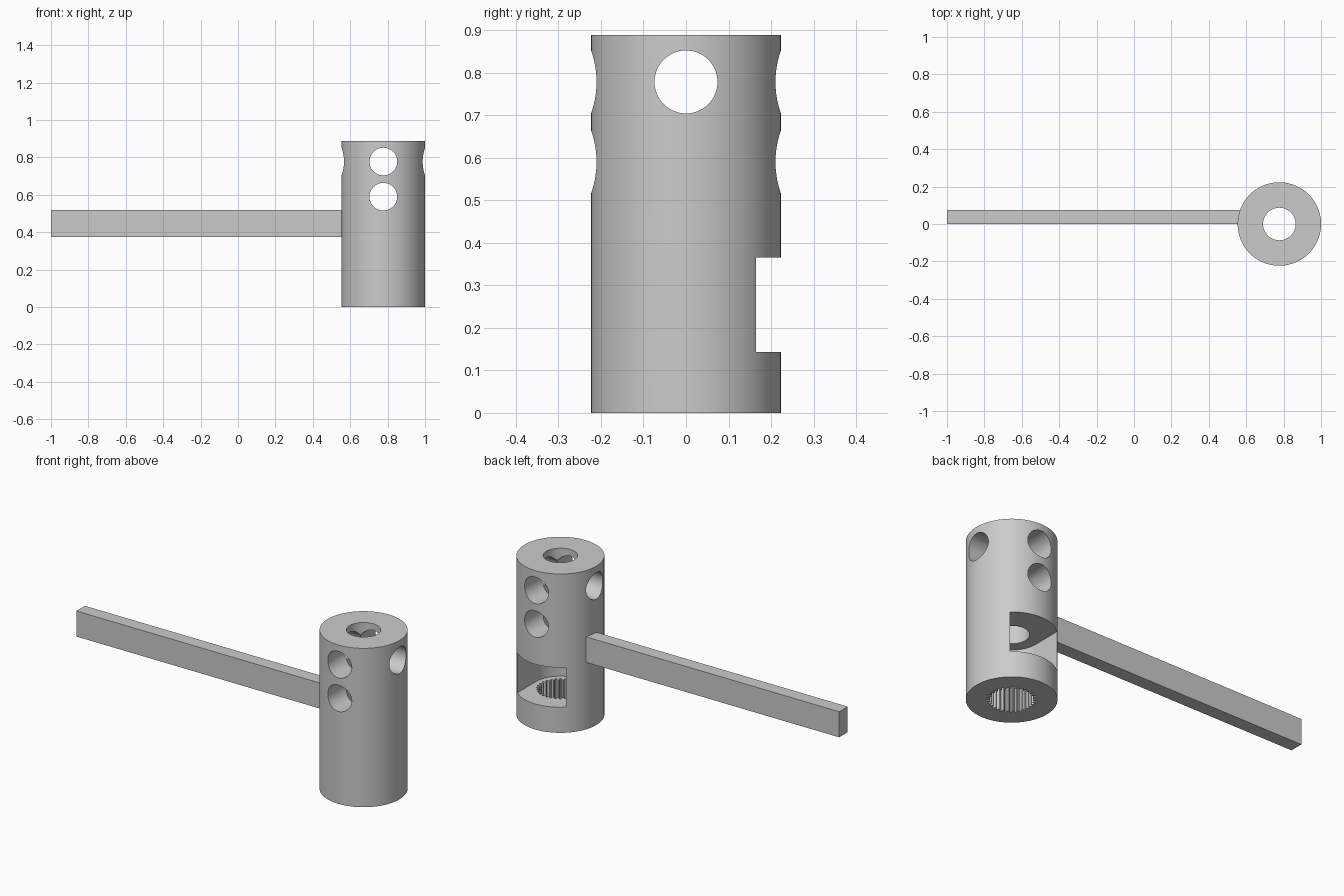
import bpy, bmesh
from math import sin, cos, pi
from mathutils import Matrix

cube = bpy.data.objects.get("Cube")
if cube:
    bpy.data.objects.remove(cube, do_unlink=True)

AXIS_X = 0.777      # centre line of the socket
RADIUS = 0.223
HEIGHT = 0.888

grey = bpy.data.materials.new("plain_grey")
grey.use_nodes = True
colour = (0.6, 0.6, 0.6, 1)
grey.diffuse_color = colour
grey.node_tree.nodes["Principled BSDF"].inputs["Base Color"].default_value = colour


def arc(radius, start=0, end=2 * pi, n=96):
    return [(radius * cos(start + (end - start) * i / n),
             radius * sin(start + (end - start) * i / n)) for i in range(n)]


def prism(name, outline, low, high, matrix=Matrix()):
    """Extrude a closed outline from low to high, then place it."""
    bm = bmesh.new()
    base = bm.faces.new([bm.verts.new((x, y, low)) for x, y in outline])
    top = bmesh.ops.extrude_face_region(bm, geom=[base])["geom"]
    verts = [v for v in top if isinstance(v, bmesh.types.BMVert)]
    bmesh.ops.translate(bm, verts=verts, vec=(0, 0, high - low))
    bmesh.ops.recalc_face_normals(bm, faces=bm.faces)
    bmesh.ops.transform(bm, matrix=matrix, verts=bm.verts)
    mesh = bpy.data.meshes.new(name)
    bm.to_mesh(mesh)
    bm.free()
    mesh.materials.append(grey)
    obj = bpy.data.objects.new(name, mesh)
    bpy.context.collection.objects.link(obj)
    return obj


centre = Matrix.Translation((AXIS_X, 0, 0))
socket = prism("socket_body", arc(RADIUS, n=128), 0, HEIGHT, centre)

# Upper bore
cutters = [prism("bore_cutter", arc(0.087, n=64), 0.3, 1, centre)]

# Round-ended side slot, open to the back
slot = arc(0.15, pi, 2 * pi, 40) + [(0.15, 0), (0.15, 0.4), (-0.15, 0.4)]
cutters.append(prism("slot_cutter", slot, 0.143, 0.365, centre))

# Toothed bore at the bottom
TEETH = 30
teeth = []
for i in range(TEETH):
    for part, r in ((0, 0.107), (0.25, 0.122), (0.5, 0.122), (0.75, 0.107)):
        a = 2 * pi * (i + part) / TEETH
        teeth.append((r * cos(a), r * sin(a)))
cutters.append(prism("spline_cutter", teeth, -0.1, 0.2, centre))

# Cross holes: two front to back, one side to side
for name, z, axis in (("upper_front", 0.778, 'X'), ("lower_front", 0.59, 'X'),
                      ("side", 0.778, 'Y')):
    place = Matrix.Translation((AXIS_X, 0, z)) @ Matrix.Rotation(pi / 2, 4, axis)
    cutters.append(prism(name + "_hole_cutter", arc(0.074, n=64), -0.4, 0.4, place))

# Cut the socket and keep the finished mesh
for cutter in cutters:
    cutter.hide_render = True
    mod = socket.modifiers.new(cutter.name, 'BOOLEAN')
    mod.operation = 'DIFFERENCE'
    mod.solver = 'EXACT'
    mod.object = cutter
graph = bpy.context.evaluated_depsgraph_get()
finished = bpy.data.meshes.new_from_object(socket.evaluated_get(graph))
socket.modifiers.clear()
socket.data = finished
for cutter in cutters:
    bpy.data.objects.remove(cutter, do_unlink=True)

# Flat handle bar, seated in the socket wall
prism("handle_bar", [(-1, 0), (0.61, 0), (0.61, 0.075), (-1, 0.075)], 0.375, 0.518)

bpy.ops.object.select_all(action='DESELECT')
socket.select_set(True)
bpy.context.view_layer.objects.active = socket
bpy.ops.object.shade_smooth_by_angle(angle=pi / 6)
